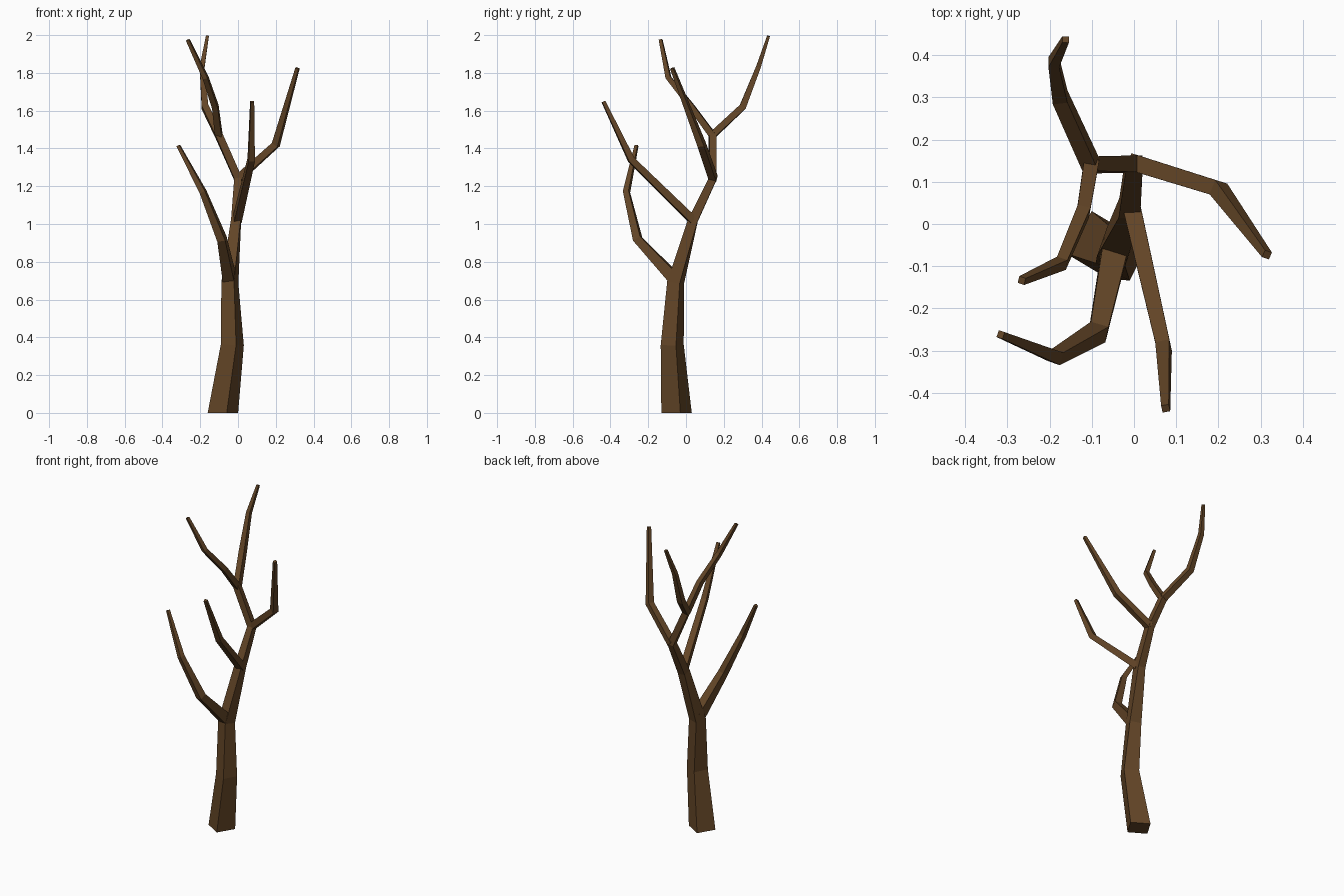
import bpy, bmesh, math
from mathutils import Vector

if "Cube" in bpy.data.objects:
    bpy.data.objects.remove(bpy.data.objects["Cube"])

bark = bpy.data.materials.new("dark brown bark")
bark.diffuse_color = (0.125, 0.06, 0.02, 1)
bark.use_nodes = True
bark.node_tree.nodes["Principled BSDF"].inputs["Base Color"].default_value = bark.diffuse_color


def limb(name, points, ref=None):
    """Four-sided tapering tube; each point is x, y, z, corner radius, corner angle (optional)."""
    pos = [Vector(p[:3]) for p in points]
    segs = [(b - a).normalized() for a, b in zip(pos, pos[1:])]
    side = Vector(ref) if ref else segs[0].cross(Vector((0, 0, 1)))
    bm = bmesh.new()
    rings = []
    for i, p in enumerate(points):
        t = (segs[max(i - 1, 0)] + segs[min(i, len(segs) - 1)]).normalized()
        if p[2] == 0:
            t = Vector((0, 0, 1))          # flat cut on the ground
        base = Vector(ref) if ref else side
        u = (base - t * base.dot(t)).normalized()
        side = u
        v = t.cross(u)
        a0 = math.radians(p[4] if len(p) > 4 else 45)
        rings.append([bm.verts.new(pos[i] + p[3] * (u * math.cos(a0 + k * math.pi / 2)
                                                    + v * math.sin(a0 + k * math.pi / 2)))
                      for k in range(4)])
    for r, s in zip(rings, rings[1:]):
        for k in range(4):
            n = (k + 1) % 4
            bm.faces.new((r[k], r[n], s[n], s[k]))
    bm.faces.new(rings[0][::-1])
    bm.faces.new(rings[-1])
    bmesh.ops.recalc_face_normals(bm, faces=bm.faces)
    me = bpy.data.meshes.new(name)
    bm.to_mesh(me)
    bm.free()
    me.materials.append(bark)
    bpy.context.collection.objects.link(bpy.data.objects.new(name, me))


# trunk running up into the tallest rear branch
limb("trunk", [(-.08, -.05, 0, .083, 14), (-.03, -.073, .36, .064, 18),
               (-.043, -.055, .69, .050, 26), (-.01, .037, 1.02, .036, 43),
               (0, .142, 1.24, .029), (-.102, .14, 1.47, .027),
               (-.175, .30, 1.62, .025), (-.19, .383, 1.83, .018),
               (-.162, .437, 1.995, .011)], ref=(1, 0, 0))

# side branches, each starting inside its parent limb
limb("low_front_branch", [(-.045, -.06, .71, .044), (-.085, -.256, .92, .031),
                          (-.185, -.315, 1.17, .022), (-.316, -.262, 1.415, .012)])
limb("middle_front_branch", [(-.005, .037, 1.02, .030), (.07, -.29, 1.34, .024),
                             (.075, -.437, 1.648, .013)])
limb("right_branch", [(0, .145, 1.24, .028), (.2, .083, 1.42, .026),
                      (.315, -.073, 1.825, .013)])
limb("upper_left_branch", [(-.102, .14, 1.47, .025), (-.12, .03, 1.62, .022),
                           (-.172, -.093, 1.775, .019), (-.266, -.134, 1.975, .012)])
